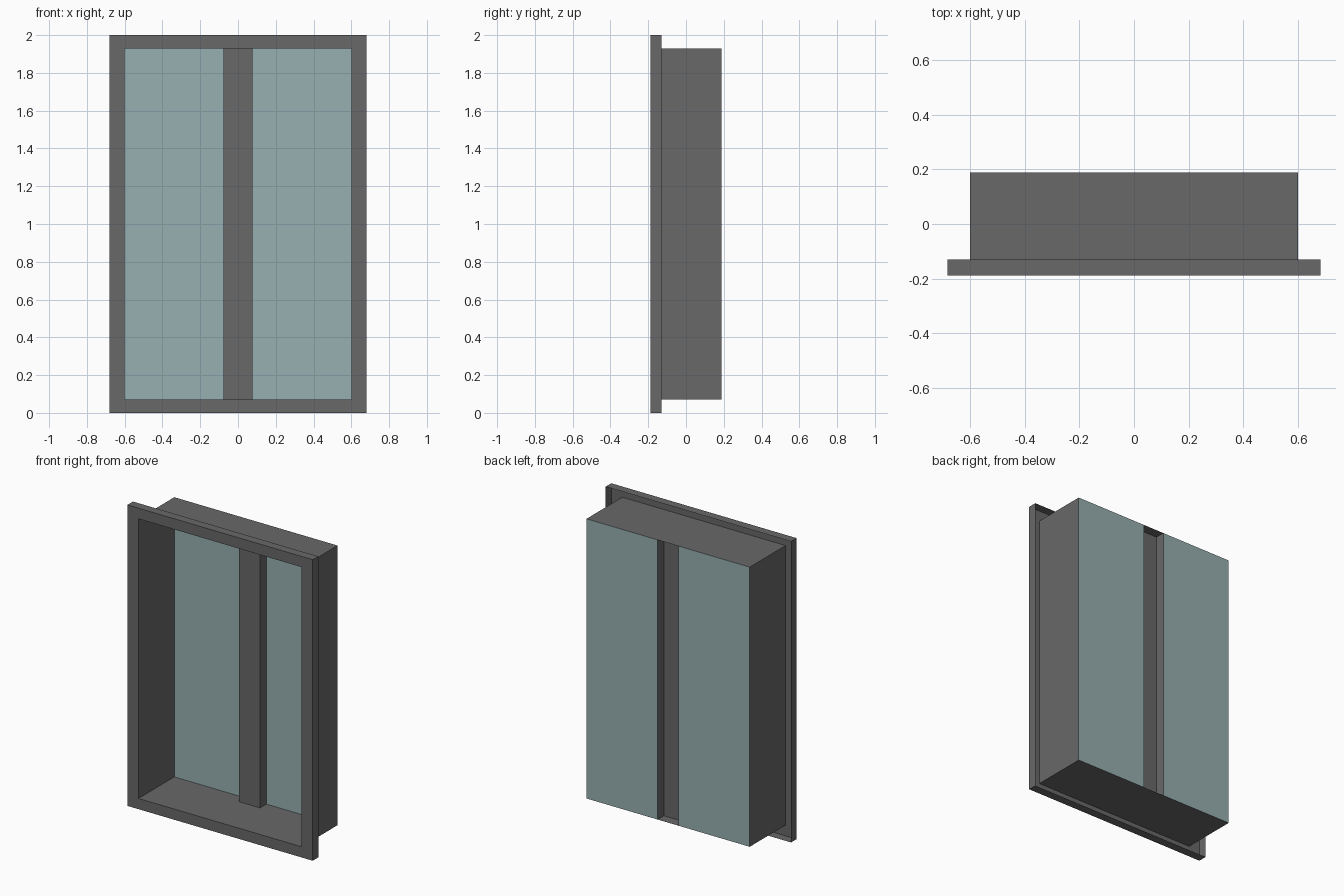
import bpy

if "Cube" in bpy.data.objects:
    bpy.data.objects.remove(bpy.data.objects["Cube"])

W, H0, H1 = 0.6, 0.071, 1.929      # opening half width, bottom, top
OUT = 0.681                        # outer half width of the flange
FRONT, LIP, BACK = -0.188, -0.13, 0.188
MUL, MUL_FRONT = 0.077, 0.122      # mullion half width and front depth


def material(name, color):
    m = bpy.data.materials.new(name)
    m.diffuse_color = color
    m.use_nodes = True
    m.node_tree.nodes["Principled BSDF"].inputs["Base Color"].default_value = m.diffuse_color
    return m


dark = material("dark_grey", (0.14, 0.14, 0.14, 1))
blue = material("pale_glass", (0.31, 0.43, 0.44, 1))


def add_mesh(name, verts, faces, mat):
    me = bpy.data.meshes.new(name)
    me.from_pydata(verts, [], faces)
    me.materials.append(mat)
    ob = bpy.data.objects.new(name, me)
    bpy.context.collection.objects.link(ob)
    return ob


def rect(w, z0, z1, y):
    return [(-w, y, z0), (w, y, z0), (w, y, z1), (-w, y, z1)]


def bridge(name, loops, mat, closed=True):
    """Skin consecutive point loops with quads."""
    n = len(loops[0])
    verts = [p for loop in loops for p in loop]
    faces = []
    for k in range(len(loops) - 1):
        a, b = k * n, (k + 1) * n
        for i in range(n if closed else n - 1):
            j = (i + 1) % n
            faces.append((a + i, a + j, b + j, b + i))
    return add_mesh(name, verts, faces, mat)


# Front flange: thin sheet with a folded rim, hollow behind
bridge("front_flange", [rect(OUT, 0, 2, LIP), rect(OUT, 0, 2, FRONT),
                        rect(W, H0, H1, FRONT)], dark)

# Deep sheet sleeve lining the opening
bridge("sleeve", [rect(W, H0, H1, FRONT), rect(W, H0, H1, BACK)], dark)

# Central mullion: channel open at the back
profile = [(-MUL, BACK), (-MUL, MUL_FRONT), (MUL, MUL_FRONT), (MUL, BACK)]
bridge("mullion", [[(x, y, z) for x, y in profile] for z in (H0, H1)],
       dark, closed=False)

# Two glass panes flush with the back of the sleeve
for side, x0, x1 in (("left", -W, -MUL), ("right", MUL, W)):
    add_mesh(side + "_glass_pane",
             [(x0, BACK, H0), (x1, BACK, H0), (x1, BACK, H1), (x0, BACK, H1)],
             [(0, 1, 2, 3)], blue)
